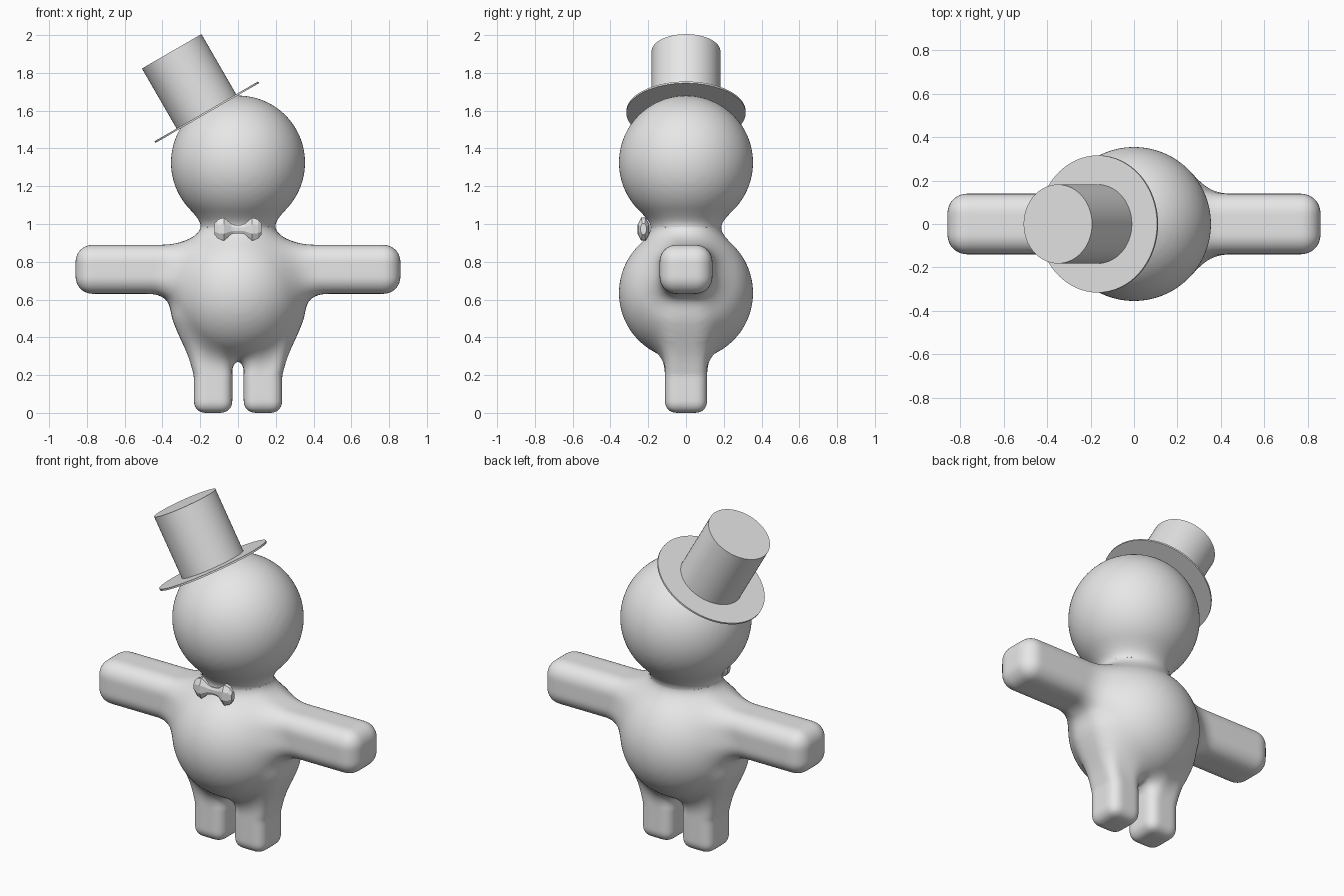
import bpy, bmesh, math
from mathutils import Vector, Matrix

cube = bpy.data.objects.get("Cube")
if cube:
    bpy.data.objects.remove(cube, do_unlink=True)

grey = bpy.data.materials.new("plain_grey")
grey.use_nodes = True
grey.diffuse_color = (0.8, 0.8, 0.8, 1)
grey.node_tree.nodes["Principled BSDF"].inputs["Base Color"].default_value = (0.8, 0.8, 0.8, 1)

R = 0.355
BODY = Vector((0, 0, 0.635))
HEAD = Vector((0, 0, 1.325))
ARM_C, ARM_H = Vector((0.43, 0, 0.76)), Vector((0.43, 0.14, 0.13))
LEG_C, LEG_H = Vector((0.132, 0, 0.27)), Vector((0.102, 0.112, 0.27))


def add_object(name, bm):
    bmesh.ops.recalc_face_normals(bm, faces=bm.faces)
    mesh = bpy.data.meshes.new(name)
    bm.to_mesh(mesh)
    bm.free()
    mesh.materials.append(grey)
    obj = bpy.data.objects.new(name, mesh)
    bpy.context.collection.objects.link(obj)
    return obj


def shade(obj, angle):
    bpy.ops.object.select_all(action='DESELECT')
    obj.select_set(True)
    bpy.context.view_layer.objects.active = obj
    bpy.ops.object.shade_smooth_by_angle(angle=math.radians(angle))


# Distance helpers for the soft blended body
def round_box(p, centre, half, r):
    q = [abs(p[i] - centre[i]) - half[i] + r for i in range(3)]
    return Vector([max(v, 0) for v in q]).length + min(max(q), 0) - r


def blend(a, b, k):
    h = max(k - abs(a - b), 0) / k
    return min(a, b) - h * h * k / 4


def distance(p):
    p = Vector((abs(p.x), p.y, p.z))
    d = (p - BODY).length - R
    d = blend(d, round_box(p, ARM_C, ARM_H, 0.09), 0.12)
    # Thighs lean outwards into the hips
    thigh = p - Vector((0.28 * max(p.z - 0.2, 0), 0, 0))
    d = blend(d, round_box(thigh, LEG_C, LEG_H, 0.06), 0.1)
    return blend(d, (p - HEAD).length - R, 0.15)


def settle(vert):
    e = 0.002
    for _ in range(3):
        p = vert.co.copy()
        d = distance(p)
        g = Vector([(distance(p + Vector([e * (i == j) for j in range(3)])) - d) / e
                    for i in range(3)])
        if g.length > 0.1:
            vert.co = p - g.normalized() * max(-0.04, min(0.04, d / g.length))


# Head, torso, arms and legs fused into one soft figure
bm = bmesh.new()
for c in (BODY, HEAD):
    bmesh.ops.create_uvsphere(bm, u_segments=48, v_segments=32, radius=R,
                              matrix=Matrix.Translation(c))
bmesh.ops.create_cone(bm, cap_ends=True, segments=32, radius1=0.13, radius2=0.13,
                      depth=0.16, matrix=Matrix.Translation((0, 0, 0.98)))
for side in (-1, 1):
    for c, h in ((ARM_C, ARM_H), (LEG_C, LEG_H)):
        place = Matrix.Translation((side * c.x, c.y, c.z))
        bmesh.ops.create_cube(bm, size=2, matrix=place @ Matrix.Diagonal((*h, 1)))
figure = add_object("figure_body", bm)
remesh = figure.modifiers.new("fuse", 'REMESH')
remesh.mode = 'VOXEL'
remesh.voxel_size = 0.021
bpy.context.view_layer.update()
fused = bpy.data.meshes.new_from_object(
    figure.evaluated_get(bpy.context.evaluated_depsgraph_get()))
figure.modifiers.clear()
bm = bmesh.new()
bm.from_mesh(fused)
for _ in range(3):
    bmesh.ops.smooth_vert(bm, verts=bm.verts, factor=0.5,
                          use_axis_x=True, use_axis_y=True, use_axis_z=True)
    for v in bm.verts:
        settle(v)
bm.to_mesh(figure.data)
bm.free()
bpy.data.meshes.remove(fused)
figure.data.polygons.foreach_set("use_smooth", [True] * len(figure.data.polygons))
figure.modifiers.new("soften", 'SUBSURF').levels = 1
figure.modifiers["soften"].render_levels = 1

# Tilted top hat: thin brim and tall crown
tilt = Matrix.Translation((-0.165, 0, 1.592)) @ Matrix.Rotation(math.radians(-30), 4, 'Y')
for name, radius, depth, lift in (("hat_brim", 0.316, 0.01, 0),
                                  ("hat_crown", 0.182, 0.372, 0.186)):
    bm = bmesh.new()
    bmesh.ops.create_cone(bm, cap_ends=True, segments=64, radius1=radius, radius2=radius,
                          depth=depth, matrix=tilt @ Matrix.Translation((0, 0, lift)))
    shade(add_object(name, bm), 40)

# Faceted bow tie: rings of eight sides lofted across the neck
half = [(0.015, 0.024), (0.035, 0.03), (0.075, 0.066), (0.105, 0.056), (0.125, 0.032)]
profile = [(-x, r) for x, r in reversed(half)] + half
bm = bmesh.new()
rings = []
for x, r in profile:
    angles = [math.tau * (i + 0.5) / 8 for i in range(8)]
    rings.append([bm.verts.new((x, -0.225 + 0.5 * r * math.cos(a),
                                0.973 + r * math.sin(a))) for a in angles])
for a, b in zip(rings, rings[1:]):
    for i in range(8):
        j = (i + 1) % 8
        bm.faces.new((a[i], a[j], b[j], b[i]))
bm.faces.new(rings[0])
bm.faces.new(rings[-1])
add_object("bow_tie", bm)
